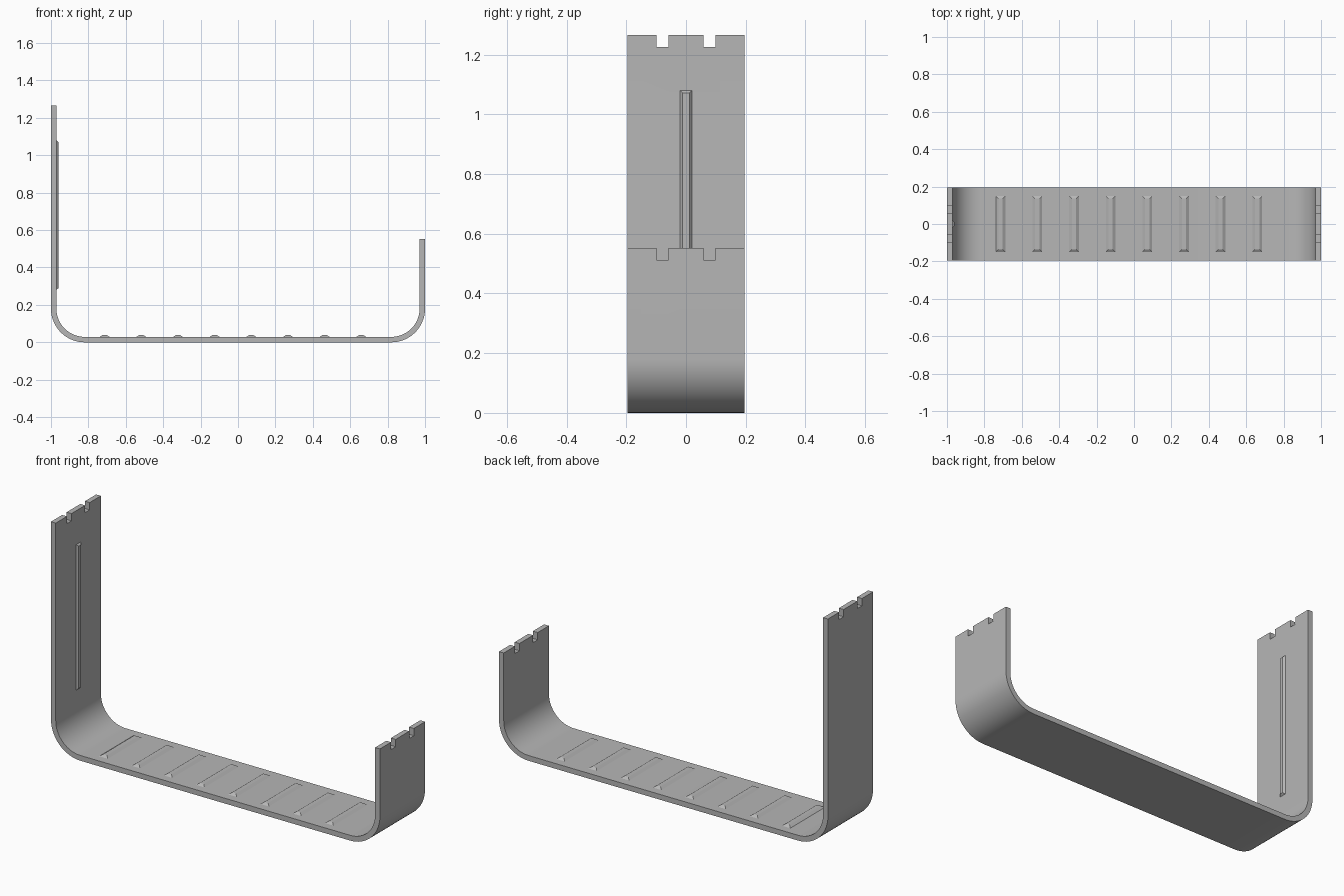
import bpy, bmesh, math
from mathutils import Matrix

if "Cube" in bpy.data.objects:
    bpy.data.objects.remove(bpy.data.objects["Cube"], do_unlink=True)

HALF_W, THICK, RADIUS = 0.196, 0.029, 0.18
TALL, SHORT = 1.266, 0.552

grey = bpy.data.materials.new("plain grey")
grey.use_nodes = True
grey.diffuse_color = (0.47, 0.47, 0.47, 1)
grey.node_tree.nodes["Principled BSDF"].inputs["Base Color"].default_value = grey.diffuse_color


def make_object(name, bm):
    bmesh.ops.recalc_face_normals(bm, faces=bm.faces)
    mesh = bpy.data.meshes.new(name)
    bm.to_mesh(mesh)
    bm.free()
    mesh.materials.append(grey)
    obj = bpy.data.objects.new(name, mesh)
    bpy.context.collection.objects.link(obj)
    return obj


def activate(obj):
    bpy.ops.object.select_all(action="DESELECT")
    obj.select_set(True)
    bpy.context.view_layer.objects.active = obj


def bend_path(inset, steps=16):
    """U-shaped side outline, offset inwards by inset."""
    r = RADIUS - inset
    cx = 1 - RADIUS
    pts = [(-1 + inset, TALL)]
    for centre, start in ((-cx, math.pi), (cx, 1.5 * math.pi)):
        for i in range(steps + 1):
            a = start + i / steps * math.pi / 2
            pts.append((centre + r * math.cos(a), RADIUS + r * math.sin(a)))
    return pts + [(1 - inset, SHORT)]


# Bent strap: quads between outer and inner outlines, extruded across the width
bm = bmesh.new()
outer, inner = [[bm.verts.new((x, -HALF_W, z)) for x, z in bend_path(k)] for k in (0, THICK)]
sides = [bm.faces.new((outer[i], outer[i + 1], inner[i + 1], inner[i]))
         for i in range(len(outer) - 1)]
ext = bmesh.ops.extrude_face_region(bm, geom=sides)
bmesh.ops.translate(bm, vec=(0, 2 * HALF_W, 0),
                    verts=[v for v in ext["geom"] if isinstance(v, bmesh.types.BMVert)])
strap = make_object("bent_strap", bm)

# Notches in both top edges
bm = bmesh.new()
for x, top in ((-1, TALL), (1, SHORT)):
    for y in (-0.079, 0.079):
        bmesh.ops.create_cube(bm, size=1, matrix=Matrix.Translation((x, y, top))
                              @ Matrix.Diagonal((0.2, 0.04, 0.08, 1)))
cutter = make_object("notch_cutter", bm)
cutter.hide_render = True
activate(strap)
mod = strap.modifiers.new("notches", "BOOLEAN")
mod.operation, mod.solver, mod.object = "DIFFERENCE", "EXACT", cutter
bpy.ops.object.modifier_apply(modifier=mod.name)
bpy.data.objects.remove(cutter, do_unlink=True)
activate(strap)
bpy.ops.object.shade_smooth_by_angle(angle=math.radians(30))


def rib(name, half_width, half_length, height, slope, matrix):
    """Raised bar with chamfered sides and ends, sunk slightly into the strap."""
    bm = bmesh.new()
    rings = []
    for z, inset in ((-0.005, 0), (0, 0), (height, slope)):
        w, l = half_width - inset, half_length - inset
        rings.append([bm.verts.new((sx * w, sy * l, z))
                      for sx, sy in ((-1, -1), (1, -1), (1, 1), (-1, 1))])
    bm.faces.new(rings[0])
    bm.faces.new(rings[-1])
    for a, b in zip(rings, rings[1:]):
        for i in range(4):
            j = (i + 1) % 4
            bm.faces.new((a[i], a[j], b[j], b[i]))
    bm.transform(matrix)
    return make_object(name, bm)


# Row of cross ribs on the floor
for n in range(8):
    rib(f"floor_rib_{n + 1}", 0.026, 0.15, 0.01, 0.015,
        Matrix.Translation((-0.713 + n * 0.196, 0, THICK)))

# Long upright rib on the inside of the tall wall
rib("wall_rib", 0.02, 0.4, 0.01, 0.009,
    Matrix.Translation((-1 + THICK, 0, 0.68))
    @ Matrix(((0, 0, 1, 0), (1, 0, 0, 0), (0, 1, 0, 0), (0, 0, 0, 1))))
